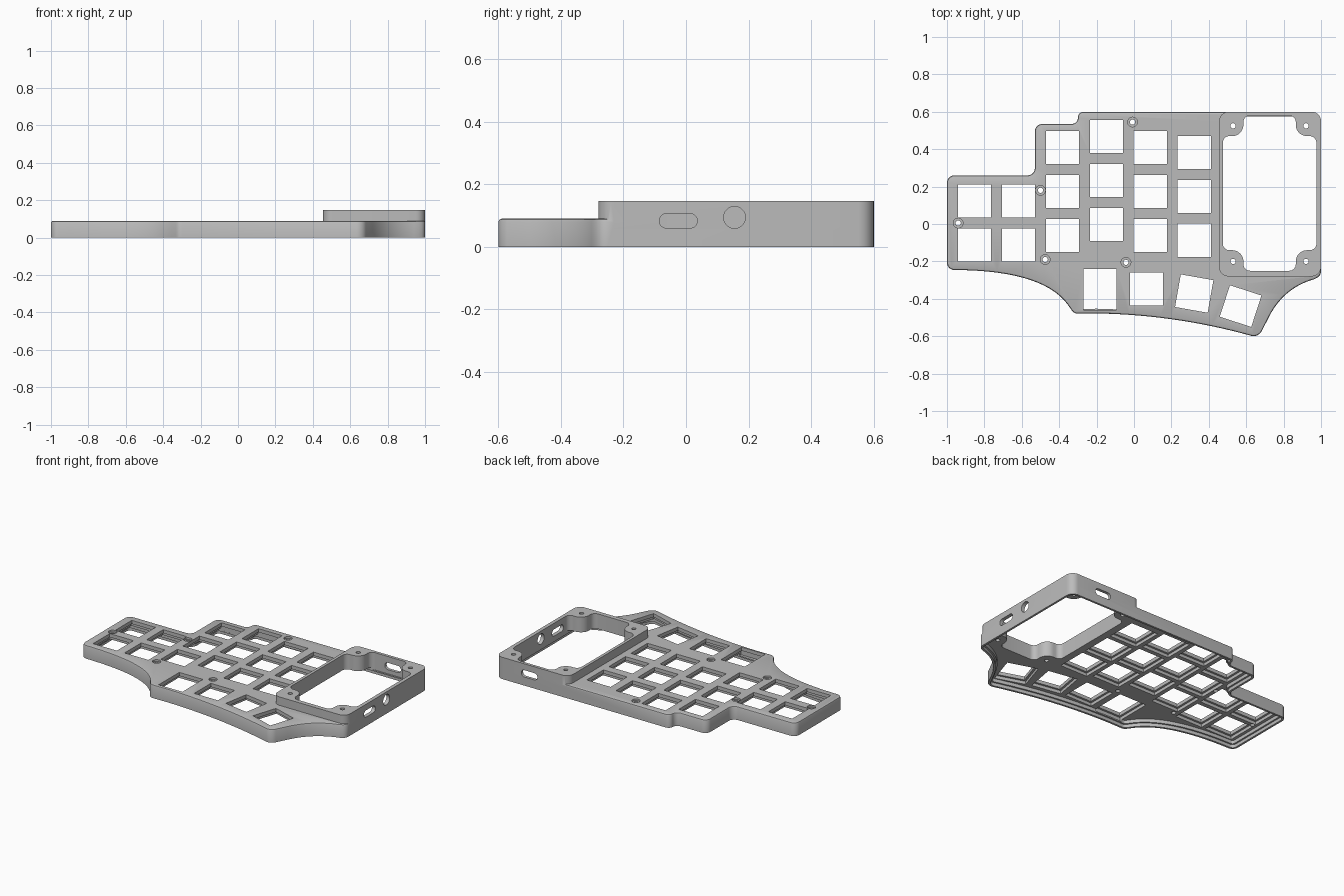
import bpy, bmesh
from math import cos, sin, tan, pi, radians, atan2
from mathutils import Vector, Matrix

cube = bpy.data.objects.get("Cube")
if cube:
    bpy.data.objects.remove(cube, do_unlink=True)

grey = bpy.data.materials.new("plain grey")
grey.use_nodes = True
colour = (0.5, 0.5, 0.5, 1)
grey.diffuse_color = colour
grey.node_tree.nodes["Principled BSDF"].inputs["Base Color"].default_value = colour


def rounded(corners, inset=0.0, steps=8):
    """Counter-clockwise corners (x, y, radius), moved inwards and rounded."""
    out = []
    n = len(corners)
    for i, (x, y, r) in enumerate(corners):
        p = Vector((x, y))
        e1 = (p - Vector(corners[i - 1][:2])).normalized()
        e2 = (Vector(corners[(i + 1) % n][:2]) - p).normalized()
        n1, n2 = Vector((-e1.y, e1.x)), Vector((-e2.y, e2.x))
        p = p + (n1 + n2) * inset / (1 + n1.dot(n2))
        if r == 0:
            out.append(p)
            continue
        turn = atan2(e1.cross(e2), e1.dot(e2))
        side = 1 if turn > 0 else -1
        r = max(r - side * inset, 0.004)
        centre = p - e1 * r * tan(abs(turn) / 2) + n1 * r * side
        for k in range(steps + 1):
            out.append(centre - Matrix.Rotation(turn * k / steps, 2) @ n1 * r * side)
    return out


def bend(a, c, b, steps=14):
    """Gentle curve from a to b, pulled towards c."""
    a, b, c = Vector(a), Vector(b), Vector(c)
    pts = [a * (1 - t) ** 2 + c * 2 * t * (1 - t) + b * t * t
           for t in (k / steps for k in range(steps + 1))]
    return [(p.x, p.y, 0) for p in pts]


def box(x0, x1, y0, y1, r=0.0):
    return [(x0, y0, r), (x1, y0, r), (x1, y1, r), (x0, y1, r)]


def circle(x, y, r, n=28):
    return [Vector((x + r * cos(2 * pi * k / n), y + r * sin(2 * pi * k / n))) for k in range(n)]


def loft(bm, rings):
    """Solid from stacked (points, z) rings."""
    rows = [[bm.verts.new((p.x, p.y, z)) for p in pts] for pts, z in rings]
    bm.faces.new(rows[0][::-1])
    bm.faces.new(rows[-1])
    n = len(rows[0])
    for low, high in zip(rows, rows[1:]):
        for i in range(n):
            j = (i + 1) % n
            bm.faces.new((low[i], low[j], high[j], high[i]))


def solid(name, stacks, matrix=None):
    bm = bmesh.new()
    for rings in stacks:
        loft(bm, rings)
    if matrix:
        bm.transform(matrix)
    mesh = bpy.data.meshes.new(name)
    bm.to_mesh(mesh)
    bm.free()
    mesh.materials.append(grey)
    ob = bpy.data.objects.new(name, mesh)
    bpy.context.collection.objects.link(ob)
    return ob


def combine(target, tool, operation="DIFFERENCE"):
    tool.hide_render = True
    mod = target.modifiers.new(tool.name, "BOOLEAN")
    mod.operation, mod.object, mod.solver = operation, tool, "EXACT"
    bpy.context.view_layer.objects.active = target
    bpy.ops.object.modifier_apply(modifier=mod.name)
    bpy.data.objects.remove(tool, do_unlink=True)


def prism(pts, z0, z1):
    return [(pts, z0), (pts, z1)]


# Case body with a softened top edge
outline = [(1, 0.6, 0.05), (-0.3, 0.6, 0.03), (-0.3, 0.535, 0.033), (-0.53, 0.535, 0.04),
           (-0.53, 0.26, 0.04), (-1, 0.26, 0.04), (-1, -0.245, 0.04)]
outline += bend((-0.9, -0.247), (-0.48, -0.26), (-0.355, -0.43))
outline += [(-0.32, -0.48, 0.04)]
outline += bend((-0.2, -0.478), (0.2, -0.485), (0.58, -0.585))
outline += [(0.665, -0.608, 0.05)]
outline += bend((0.72, -0.5), (0.8, -0.34), (0.965, -0.295))
outline += [(1, -0.275, 0.04)]
TOP, UNDER, RIM = 0.09, 0.045, 0.147
case = solid("keyboard_case", [[(rounded(outline), 0), (rounded(outline), TOP - 0.01),
                                (rounded(outline, 0.003), TOP - 0.003),
                                (rounded(outline, 0.01), TOP)]])

# Raised screen bezel
bezel = rounded(box(0.455, 1, -0.28, 0.6, 0.05))
combine(case, solid("screen_bezel", [prism(bezel, 0.06, RIM)]), "UNION")

# Hollow underside, with a ledge for the base plate
combine(case, solid("hollow", [[(rounded(outline, 0.014), -0.02), (rounded(outline, 0.014), 0.022),
                                (rounded(outline, 0.025), 0.022), (rounded(outline, 0.025), UNDER)]]))

# Screen opening, leaving a rounded screw lug in each corner
x0, x1, y0, y1, lug = 0.475, 0.975, -0.25, 0.58, 0.11
opening = [(x0 + lug, y0, 0.035), (x1 - lug, y0, 0.035), (x1 - lug, y0 + lug, 0.06),
           (x1, y0 + lug, 0.035), (x1, y1 - lug, 0.035), (x1 - lug, y1 - lug, 0.06),
           (x1 - lug, y1, 0.035), (x0 + lug, y1, 0.035), (x0 + lug, y1 - lug, 0.06),
           (x0, y1 - lug, 0.035), (x0, y0 + lug, 0.035), (x0 + lug, y0 + lug, 0.06)]
combine(case, solid("screen_opening", [prism(rounded(opening), 0.03, 0.2)]))

# Key positions: columns, then the thumb row (x, y, tilt, height)
columns = [(-0.852, 0.122, 2), (-0.617, 0.122, 2), (-0.383, 0.408, 3),
           (-0.148, 0.468, 3), (0.087, 0.408, 3), (0.322, 0.383, 3)]
KEY, PITCH = 0.177, 0.235
keys = [(x, y - PITCH * k, 0, KEY) for x, y, count in columns for k in range(count)]
keys += [(-0.182, -0.35, 0, 0.22), (0.067, -0.348, 0, KEY),
         (0.322, -0.372, -10, KEY), (0.57, -0.439, -18, KEY)]


def key_cutters(extra, z0, z1):
    stacks = []
    for x, y, tilt, height in keys:
        w, h = KEY / 2 + extra, height / 2 + extra
        turn = Matrix.Rotation(radians(tilt), 2)
        corners = [turn @ Vector(c) + Vector((x, y)) for c in ((-w, -h), (w, -h), (w, h), (-w, h))]
        stacks.append(prism(corners, z0, z1))
    return stacks


# Switch holes and the clip pockets beneath them
combine(case, solid("switch_pockets", key_cutters(0.014, 0.03, 0.066)))
combine(case, solid("switch_holes", key_cutters(0, 0.03, 0.12)))

# Screw holes: countersunk in the plate, plain in the lugs
screws = [(-0.94, 0.005), (-0.5, 0.18), (-0.475, -0.19), (-0.008, 0.545), (-0.043, -0.205)]
lug_screws = [(x, y) for x in (0.53, 0.92) for y in (-0.2, 0.525)]
combine(case, solid("screw_heads", [prism(circle(x, y, 0.026), 0.078, 0.12) for x, y in screws]))
combine(case, solid("screw_holes", [prism(circle(x, y, 0.014), 0.02, 0.2)
                                    for x, y in screws + lug_screws]))

# Side ports: profile drawn as (along wall, height), pushed through the wall
slot = rounded(box(-0.085, 0.036, 0.06, 0.106, 0.0225))
to_side = Matrix(((0, 0, 1, 0), (1, 0, 0, 0), (0, 1, 0, 0), (0, 0, 0, 1)))
combine(case, solid("side_ports", [prism(slot, 0.93, 1.1),
                                   prism(circle(0.155, 0.094, 0.035), 0.93, 1.1)], to_side))
back_slot = rounded(box(0.69, 0.81, 0.058, 0.104, 0.0225))
to_back = Matrix(((1, 0, 0, 0), (0, 0, -1, 0), (0, 1, 0, 0), (0, 0, 0, 1)))
combine(case, solid("back_port", [prism(back_slot, -0.7, -0.55)], to_back))

bpy.ops.object.select_all(action="DESELECT")
case.select_set(True)
bpy.context.view_layer.objects.active = case
bpy.ops.object.shade_smooth_by_angle(angle=radians(30))
